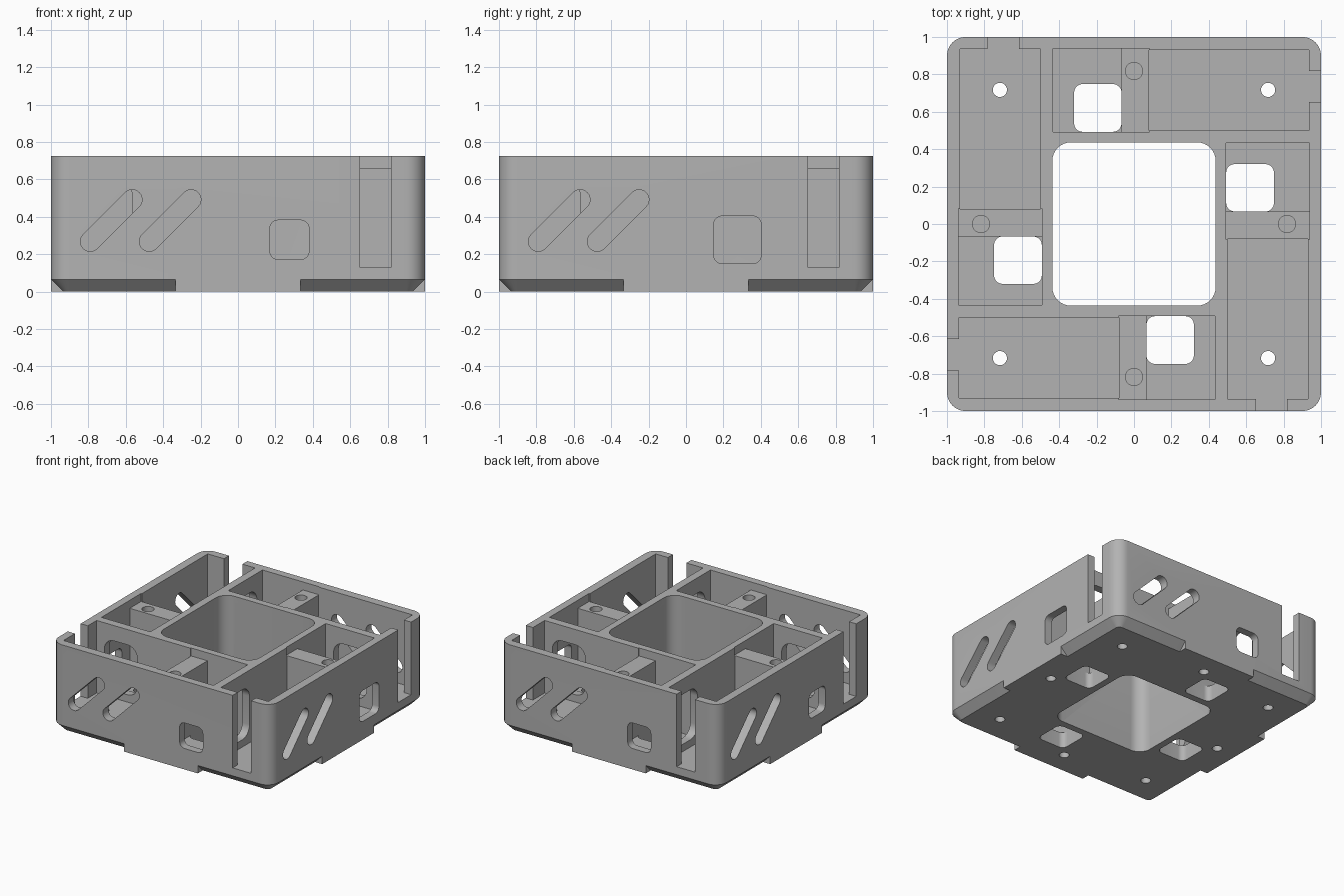
import bpy, bmesh, math

cube = bpy.data.objects.get("Cube")
if cube:
    bpy.data.objects.remove(cube, do_unlink=True)

HEIGHT, WALL, FLOOR = 0.726, 0.065, 0.13
TOP = HEIGHT + 0.1

grey = bpy.data.materials.new("plain grey")
grey.use_nodes = True
grey.diffuse_color = (0.45, 0.45, 0.45, 1)
grey.node_tree.nodes["Principled BSDF"].inputs["Base Color"].default_value = (0.45, 0.45, 0.45, 1)


def rounded_rect(x0, x1, y0, y1, r=0.0, steps=8):
    """Counter-clockwise outline with rounded corners."""
    if r == 0:
        return [(x0, y0), (x1, y0), (x1, y1), (x0, y1)]
    centres = [(x1 - r, y1 - r), (x0 + r, y1 - r), (x0 + r, y0 + r), (x1 - r, y0 + r)]
    pts = []
    for q, (cx, cy) in enumerate(centres):
        for i in range(steps + 1):
            a = math.pi / 2 * (q + i / steps)
            pts.append((cx + r * math.cos(a), cy + r * math.sin(a)))
    return pts


def circle(cx, cy, r, n=32):
    return [(cx + r * math.cos(math.tau * i / n), cy + r * math.sin(math.tau * i / n)) for i in range(n)]


def capsule(ax, ay, bx, by, r, n=12):
    """Outline of a straight slot with round ends."""
    t = math.atan2(by - ay, bx - ax)
    pts = []
    for cx, cy, start in ((bx, by, t - math.pi / 2), (ax, ay, t + math.pi / 2)):
        for i in range(n + 1):
            a = start + math.pi * i / n
            pts.append((cx + r * math.cos(a), cy + r * math.sin(a)))
    return pts


def loft(bm, rings):
    loops = [[bm.verts.new(p) for p in ring] for ring in rings]
    bm.faces.new(loops[0])
    bm.faces.new(loops[-1])
    for lo, hi in zip(loops, loops[1:]):
        for i in range(len(lo)):
            j = (i + 1) % len(lo)
            bm.faces.new((lo[i], lo[j], hi[j], hi[i]))


def prism(bm, outline, axis, a, b, turns=0):
    """Extrude an outline along an axis, then turn it about z in quarter turns."""
    place = {"z": lambda u, v, w: (u, v, w),
             "y": lambda u, v, w: (u, w, v),
             "x": lambda u, v, w: (w, u, v)}[axis]
    rings = []
    for w in (a, b):
        ring = []
        for u, v in outline:
            x, y, z = place(u, v, w)
            for _ in range(turns):
                x, y = -y, x
            ring.append((x, y, z))
        rings.append(ring)
    loft(bm, rings)


def make_object(name, bm):
    bmesh.ops.recalc_face_normals(bm, faces=bm.faces)
    mesh = bpy.data.meshes.new(name)
    bm.to_mesh(mesh)
    bm.free()
    obj = bpy.data.objects.new(name, mesh)
    bpy.context.scene.collection.objects.link(obj)
    return obj


def combine(target, bm, operation):
    tool = make_object("cutter", bm)
    tool.hide_render = True
    mod = target.modifiers.new("combine", "BOOLEAN")
    mod.operation, mod.object, mod.solver = operation, tool, "EXACT"
    graph = bpy.context.evaluated_depsgraph_get()
    mesh = bpy.data.meshes.new_from_object(target.evaluated_get(graph))
    target.modifiers.clear()
    target.data = mesh
    bpy.data.objects.remove(tool, do_unlink=True)


# Outer shell with a bevelled bottom edge
bm = bmesh.new()
rings = []
for z, inset in ((0, WALL), (WALL, 0), (HEIGHT, 0)):
    s = 1 - inset
    rings.append([(x, y, z) for x, y in rounded_rect(-s, s, -s, s, 0.1 - inset)])
loft(bm, rings)
body = make_object("housing", bm)
body.data.materials.append(grey)

# Square-edged pads in the middle of each side
for turn in range(2):
    bm = bmesh.new()
    prism(bm, rounded_rect(-0.335, 0.335, -1, 1), "z", 0, 0.1, turn)
    combine(body, bm, "UNION")

# Central shaft
bm = bmesh.new()
prism(bm, rounded_rect(-0.437, 0.437, -0.437, 0.437, 0.1), "z", -0.1, TOP)
combine(body, bm, "DIFFERENCE")

# Pinwheel pockets, split by a post in each
bm = bmesh.new()
for k in range(4):
    prism(bm, rounded_rect(-0.935, -0.08, -0.93, -0.5), "z", FLOOR, TOP, k)
    prism(bm, rounded_rect(0.067, 0.434, -0.937, -0.493), "z", FLOOR, TOP, k)
combine(body, bm, "DIFFERENCE")

# Lowered post tops
bm = bmesh.new()
for k in range(4):
    prism(bm, rounded_rect(-0.082, 0.434, -0.937, -0.493), "z", 0.66, TOP, k)
combine(body, bm, "DIFFERENCE")

# Openings in the outer walls
bm = bmesh.new()
for k in range(4):
    for x in (-0.79, -0.475):
        prism(bm, capsule(x, 0.268, x + 0.224, 0.492, 0.053), "y", -1.1, -0.9, k)
    half = 0.127 if k == 1 else 0.105
    prism(bm, rounded_rect(0.275 - half, 0.275 + half, 0.277 - half, 0.277 + half, 0.045),
          "y", -1.1, -0.9, k)
    left = 0.652 if k < 2 else 0.615
    prism(bm, rounded_rect(left, left + 0.167, FLOOR, TOP), "y", -1.1, -0.9, k)
combine(body, bm, "DIFFERENCE")

# Rounded windows between neighbouring pockets
bm = bmesh.new()
for k in range(4):
    prism(bm, rounded_rect(-0.865, -0.565, 0.19, 0.6, 0.09), "x", 0.4, 0.53, k)
combine(body, bm, "DIFFERENCE")

# Floor openings, corner holes and screw holes in the posts
bm = bmesh.new()
for k in range(4):
    prism(bm, rounded_rect(0.067, 0.32, -0.748, -0.493, 0.045), "z", -0.1, 0.2, k)
    prism(bm, circle(0.717, -0.717, 0.038), "z", -0.1, 0.2, k)
    prism(bm, circle(0, -0.818, 0.038), "z", -0.1, 0.1, k)
    prism(bm, circle(0, -0.818, 0.046), "z", 0.35, TOP, k)
combine(body, bm, "DIFFERENCE")

# Smooth the rounded corners, keep the edges sharp
bpy.ops.object.select_all(action="DESELECT")
body.select_set(True)
bpy.context.view_layer.objects.active = body
bpy.ops.object.shade_smooth_by_angle(angle=math.radians(30))
